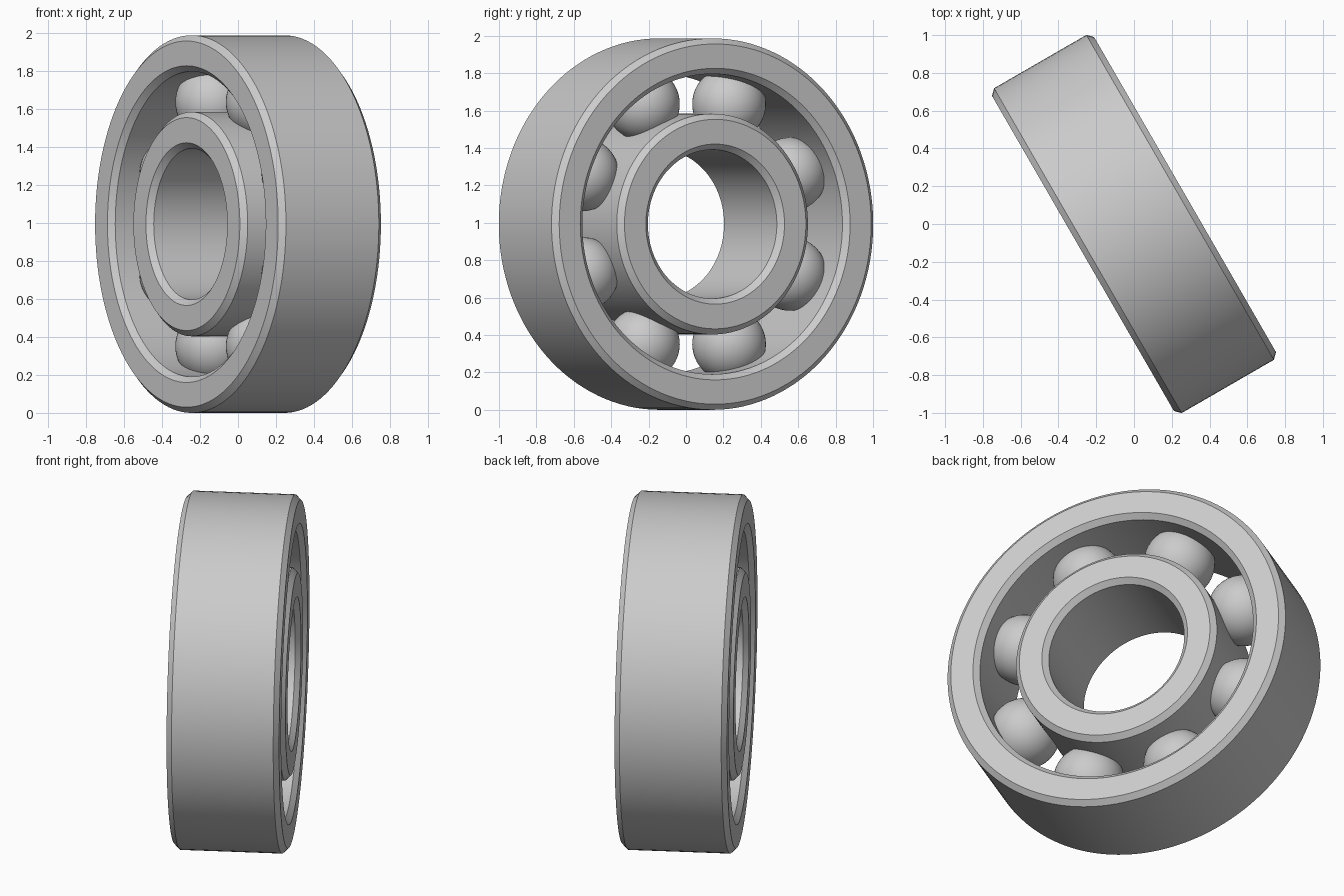
import bpy, bmesh, math
from mathutils import Matrix, Vector

cube = bpy.data.objects.get("Cube")
if cube:
    bpy.data.objects.remove(cube, do_unlink=True)

RADIUS = 0.993         # outer radius of the bearing
HALF_WIDTH = 0.312
CHAMFER = 0.03
BALL_COUNT = 8
BALL_RADIUS = 0.197
BALL_PITCH = 0.695     # distance from axis to ball centres

# Local x is the bearing axis; turn it about z and lift it to the ground
PLACE = Matrix.Translation((0, 0, RADIUS)) @ Matrix.Rotation(math.radians(30), 4, "Z")

steel = bpy.data.materials.new("steel_grey")
steel.use_nodes = True
grey = (0.6, 0.6, 0.6, 1)
steel.diffuse_color = grey
steel.node_tree.nodes["Principled BSDF"].inputs["Base Color"].default_value = grey


def finish(bm, name):
    bmesh.ops.recalc_face_normals(bm, faces=bm.faces)
    bm.transform(PLACE)
    mesh = bpy.data.meshes.new(name)
    bm.to_mesh(mesh)
    bm.free()
    mesh.materials.append(steel)
    obj = bpy.data.objects.new(name, mesh)
    bpy.context.collection.objects.link(obj)
    bpy.ops.object.select_all(action="DESELECT")
    obj.select_set(True)
    bpy.context.view_layer.objects.active = obj
    bpy.ops.object.shade_smooth_by_angle(angle=math.radians(30))
    return obj


def ring(name, inner, outer, segments=128):
    """Revolve a rectangle with four chamfered corners around the axis."""
    c, w = CHAMFER, HALF_WIDTH
    half = [(w - c, outer), (w, outer - c), (w, inner + c), (w - c, inner)]
    profile = half + [(-x, r) for x, r in reversed(half)]
    bm = bmesh.new()
    verts = [bm.verts.new((x, 0, r)) for x, r in profile]
    edges = [bm.edges.new((v, verts[i - 1])) for i, v in enumerate(verts)]
    bmesh.ops.spin(bm, geom=verts + edges, cent=(0, 0, 0), axis=(1, 0, 0),
                   angle=math.tau, steps=segments)
    bmesh.ops.remove_doubles(bm, verts=bm.verts, dist=0.0001)
    return finish(bm, name)


# Races
ring("outer_ring", 0.803, RADIUS)
ring("inner_ring", 0.398, 0.59)

# Balls spaced evenly, with a gap at the very top
for i in range(BALL_COUNT):
    angle = math.tau * (i + 0.5) / BALL_COUNT
    centre = Vector((0, math.sin(angle), math.cos(angle))) * BALL_PITCH
    bm = bmesh.new()
    bmesh.ops.create_uvsphere(bm, u_segments=48, v_segments=24, radius=BALL_RADIUS,
                              matrix=Matrix.Translation(centre))
    finish(bm, f"ball_{i + 1}")
